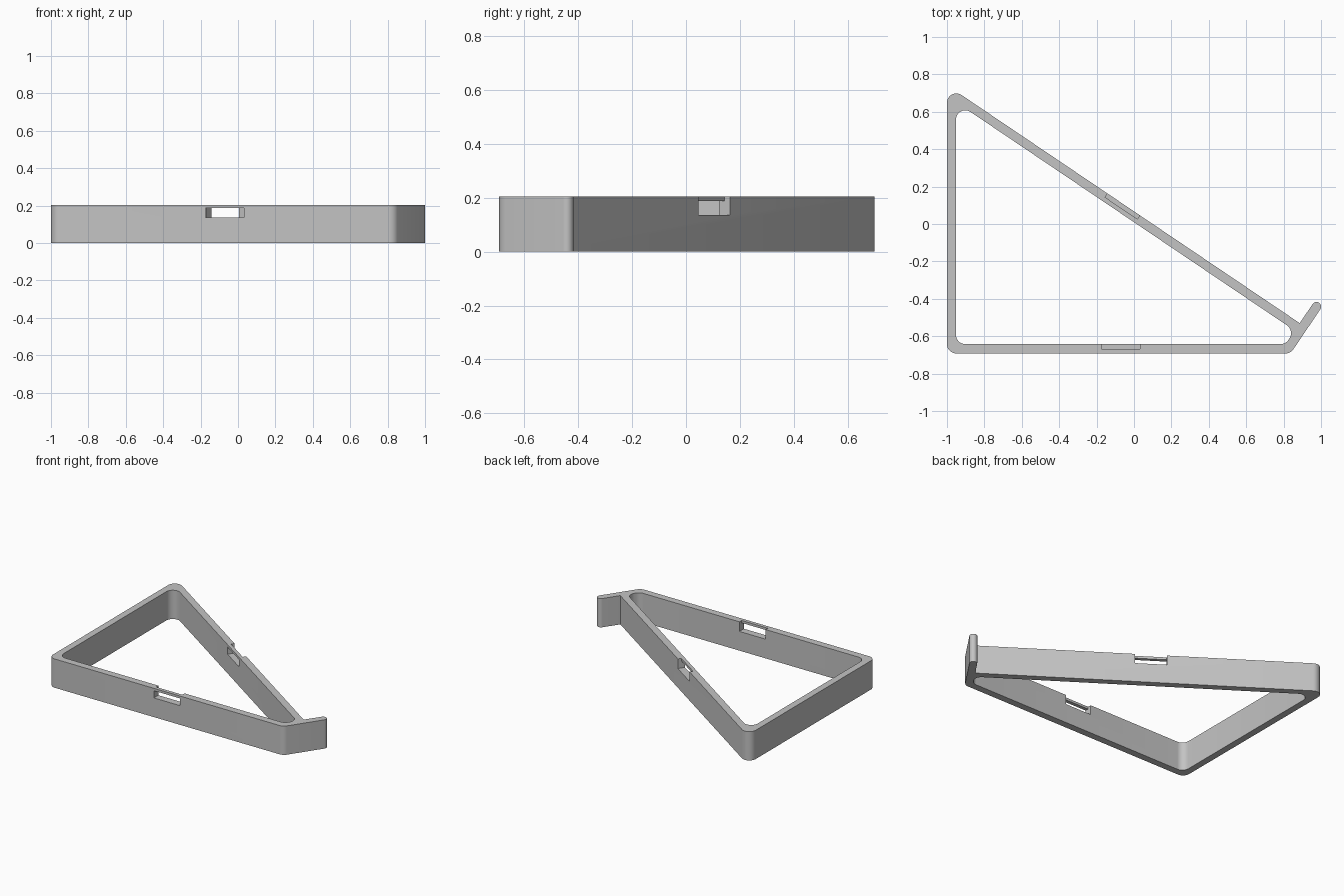
import bpy, bmesh, math
from mathutils import Vector

if "Cube" in bpy.data.objects:
    bpy.data.objects.remove(bpy.data.objects["Cube"])

HEIGHT = 0.204
SLOPE = math.radians(34)
ALONG = Vector((math.cos(SLOPE), -math.sin(SLOPE)))   # down the sloping rail
ACROSS = Vector((math.sin(SLOPE), math.cos(SLOPE)))   # outward from the sloping rail

# Offsets of the sloping rail and the lip in the tilted frame
RAIL_IN, RAIL_OUT = 0.008, 0.056
LIP_IN, LIP_OUT, LIP_TIP = 1.031, 1.081, 0.204


def tilted(a, n):
    return ALONG * a + ACROSS * n


def on_x(x, n):
    """Point at x on the sloping line with offset n."""
    return Vector((x, (n - x * ACROSS.x) / ACROSS.y))


def on_y(y, a):
    """Point at y on the lip line with offset a."""
    return Vector(((a - y * ALONG.y) / ALONG.x, y))


def rounded(corners, steps=10):
    """Fillet each (point, radius) corner of a closed polygon."""
    out = []
    for i, (p, r) in enumerate(corners):
        if r == 0:
            out.append(p)
            continue
        d1 = (corners[i - 1][0] - p).normalized()
        d2 = (corners[(i + 1) % len(corners)][0] - p).normalized()
        half = d1.angle(d2) / 2
        centre = p + (d1 + d2).normalized() * (r / math.sin(half))
        start = p + d1 * (r / math.tan(half)) - centre
        end = p + d2 * (r / math.tan(half)) - centre
        turn = math.atan2(start.x * end.y - start.y * end.x, start.dot(end))
        for k in range(steps + 1):
            t = turn * k / steps
            c, s = math.cos(t), math.sin(t)
            out.append(centre + Vector((start.x * c - start.y * s,
                                        start.x * s + start.y * c)))
    return out


def prism(name, points, z0, z1):
    bm = bmesh.new()
    face = bm.faces.new([bm.verts.new((p.x, p.y, z0)) for p in points])
    top = bmesh.ops.extrude_face_region(bm, geom=[face])["geom"]
    bmesh.ops.translate(bm, vec=(0, 0, z1 - z0),
                        verts=[v for v in top if isinstance(v, bmesh.types.BMVert)])
    bmesh.ops.recalc_face_normals(bm, faces=bm.faces)
    mesh = bpy.data.meshes.new(name)
    bm.to_mesh(mesh)
    bm.free()
    obj = bpy.data.objects.new(name, mesh)
    bpy.context.collection.objects.link(obj)
    return obj


def cut(target, points, z0, z1):
    cutter = prism("cutter", points, z0, z1)
    cutter.hide_render = True
    mod = target.modifiers.new("cut", "BOOLEAN")
    mod.operation, mod.solver, mod.object = "DIFFERENCE", "EXACT", cutter
    bpy.context.view_layer.objects.active = target
    bpy.ops.object.modifier_apply(modifier=mod.name)
    bpy.data.objects.remove(cutter)


def box(x0, x1, y0, y1):
    return [Vector(p) for p in ((x0, y0), (x1, y0), (x1, y1), (x0, y1))]


def tilted_box(a0, a1, n0, n1):
    return [tilted(*p) for p in ((a0, n0), (a1, n0), (a1, n1), (a0, n1))]


# Triangular frame with the protruding lip
frame = prism("triangular_frame", rounded([
    (Vector((-1, -0.692)), 0.05),
    (on_y(-0.692, LIP_OUT), 0.05),
    (tilted(LIP_OUT, LIP_TIP), 0.0248),
    (tilted(LIP_IN, LIP_TIP), 0.0248),
    (tilted(LIP_IN, RAIL_OUT), 0),
    (on_x(-1, RAIL_OUT), 0.05)]), 0, HEIGHT)

# Central opening
cut(frame, rounded([
    (Vector((-0.952, -0.642)), 0.05),
    (on_y(-0.642, LIP_IN), 0.05),
    (tilted(LIP_IN, RAIL_IN), 0.05),
    (on_x(-0.952, RAIL_IN), 0.05)]), -0.1, HEIGHT + 0.1)

# Slots through both rails, each with half the thickness open at the top
SLOT_Z, BAR_Z = 0.136, 0.187
cut(frame, box(-0.175, 0.031, -0.75, -0.6), SLOT_Z, BAR_Z)
cut(frame, box(-0.175, 0.031, -0.667, -0.6), SLOT_Z, HEIGHT + 0.1)
cut(frame, tilted_box(-0.208, 0, -0.04, 0.1), SLOT_Z, BAR_Z)
cut(frame, tilted_box(-0.208, 0, 0.032, 0.1), SLOT_Z, HEIGHT + 0.1)

grey = bpy.data.materials.new("light_grey")
grey.diffuse_color = (0.55, 0.55, 0.55, 1)
grey.use_nodes = True
grey.node_tree.nodes["Principled BSDF"].inputs["Base Color"].default_value = grey.diffuse_color
frame.data.materials.clear()
frame.data.materials.append(grey)
for poly in frame.data.polygons:
    poly.material_index = 0

bpy.ops.object.select_all(action="DESELECT")
frame.select_set(True)
bpy.context.view_layer.objects.active = frame
bpy.ops.object.shade_smooth_by_angle(angle=math.radians(30))
